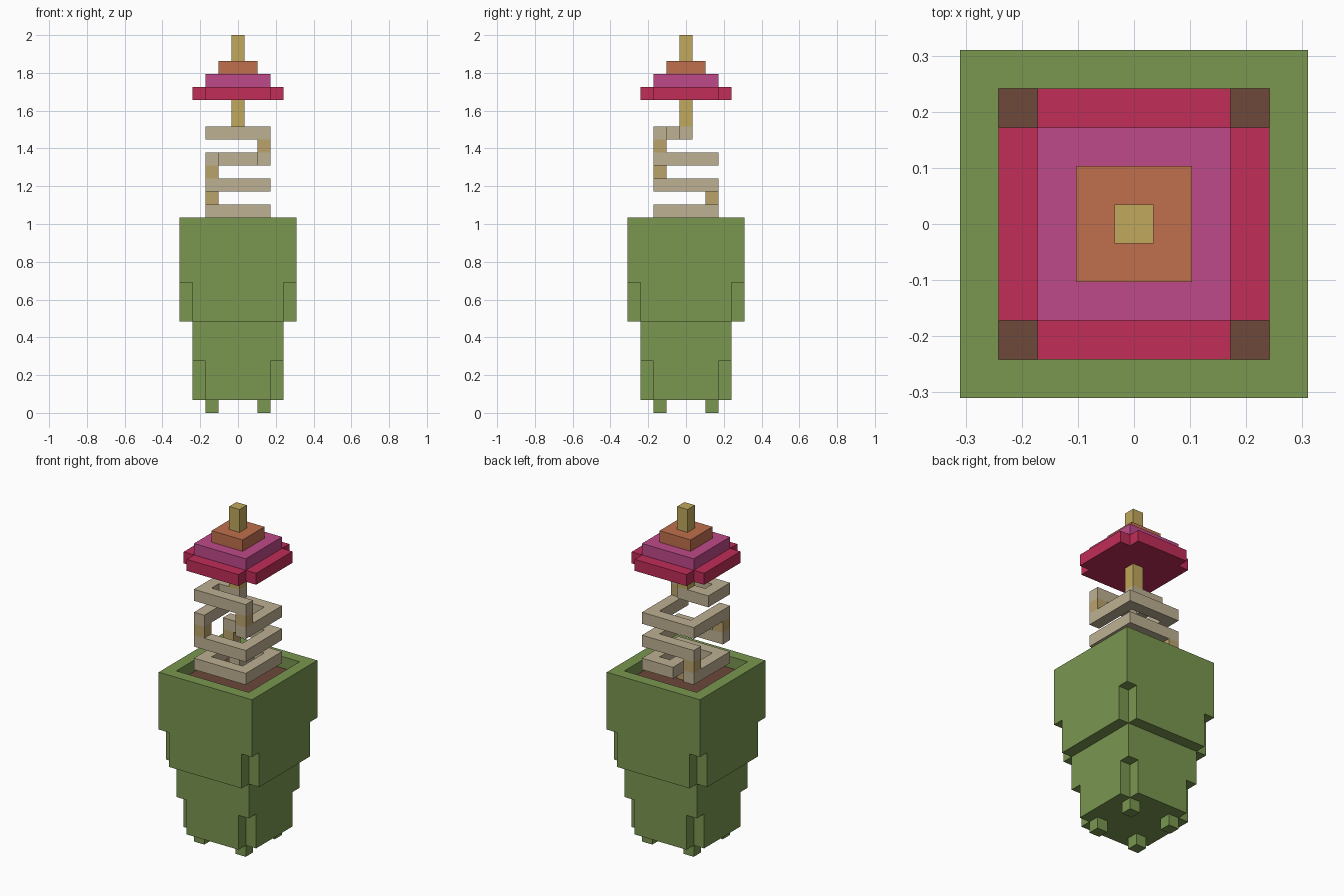
import bpy, bmesh, math
from mathutils import Vector

if "Cube" in bpy.data.objects:
    bpy.data.objects.remove(bpy.data.objects["Cube"])

U = 2 / 29  # one block of the model


def material(name, rgb):
    m = bpy.data.materials.new(name)
    lin = [(c / 255 / 12.92 if c < 11 else ((c / 255 + 0.055) / 1.055) ** 2.4) for c in rgb]
    m.diffuse_color = (*lin, 1)
    m.use_nodes = True
    m.node_tree.nodes["Principled BSDF"].inputs["Base Color"].default_value = m.diffuse_color
    return m


GREEN = material("pot_green", (122, 150, 80))
SOIL = material("soil_brown", (109, 72, 58))
TAN = material("coil_tan", (190, 177, 147))
STRAW = material("riser_straw", (186, 163, 108))
YELLOW = material("stem_yellow", (192, 168, 92))
RED = material("petal_red", (192, 45, 88))
PINK = material("petal_pink", (190, 74, 138))
ORANGE = material("petal_orange", (192, 112, 77))


def finish(name, bm, *mats):
    bmesh.ops.recalc_face_normals(bm, faces=bm.faces[:])
    bmesh.ops.scale(bm, vec=(U, U, U), verts=bm.verts[:])
    me = bpy.data.meshes.new(name)
    bm.to_mesh(me)
    bm.free()
    for m in mats:
        me.materials.append(m)
    ob = bpy.data.objects.new(name, me)
    bpy.context.collection.objects.link(ob)
    return ob


def prism(bm, outline, z0, z1):
    """Extrude a flat outline from z0 to z1 and return its top face."""
    low = bm.faces.new([bm.verts.new((x, y, z0)) for x, y in outline])
    ext = bmesh.ops.extrude_face_region(bm, geom=[low], use_keep_orig=True)["geom"]
    bmesh.ops.translate(bm, vec=(0, 0, z1 - z0),
                        verts=[g for g in ext if isinstance(g, bmesh.types.BMVert)])
    return next(g for g in ext if isinstance(g, bmesh.types.BMFace))


def square(h, cx=0, cy=0):
    return [(cx - h, cy - h), (cx + h, cy - h), (cx + h, cy + h), (cx - h, cy + h)]


def notched(h):
    """Square outline with one block missing at every corner."""
    pts = []
    for k in range(4):
        for x, y in ((h - 1, -h), (h - 1, 1 - h), (h, 1 - h)):
            for _ in range(k):
                x, y = -y, x
            pts.append((x, y))
    return pts


def block(name, outline, z0, z1, mat):
    bm = bmesh.new()
    prism(bm, outline, z0, z1)
    return finish(name, bm, mat)


# Pot: feet, then two tiers with notched lower corners
for sx in (-1, 1):
    for sy in (-1, 1):
        block("foot", square(0.5, 2 * sx, 2 * sy), 0, 1, GREEN)
block("lower_tier_base", notched(3.5), 1, 4, GREEN)
block("lower_tier", square(3.5), 4, 7, GREEN)
block("upper_tier_base", notched(4.5), 7, 10, GREEN)

# Upper tier: top face is inset and sunk to hold the soil
bm = bmesh.new()
top = prism(bm, square(4.5), 10, 15)
bmesh.ops.inset_region(bm, faces=[top], thickness=1, use_even_offset=True)
sunk = bmesh.ops.extrude_face_region(bm, geom=[top])["geom"]
bmesh.ops.delete(bm, geom=[f for f in [top] if f.is_valid], context="FACES")
bmesh.ops.translate(bm, vec=(0, 0, -1),
                    verts=[g for g in sunk if isinstance(g, bmesh.types.BMVert)])
for g in sunk:
    if isinstance(g, bmesh.types.BMFace):
        g.material_index = 1
finish("upper_tier", bm, GREEN, SOIL)

# Square coil: a path of blocks, level bars tan and risers straw
path = [(0, 0, 14), (0, 0, 15), (0, 2, 15), (2, 2, 15), (2, -2, 15), (-2, -2, 15), (-2, 2, 15),
        (-2, 2, 17), (2, 2, 17), (2, -2, 17), (-2, -2, 17),
        (-2, -2, 19), (-2, 2, 19), (2, 2, 19), (2, -2, 19),
        (2, -2, 21), (-2, -2, 21), (-2, 0, 21), (0, 0, 21)]
cells = {}
for a, b in zip(path, path[1:]):
    a, b = Vector(a), Vector(b)
    n = round((b - a).length)
    for i in range(n + 1):
        c = tuple(round(v) for v in a.lerp(b, i / n))
        cells[c] = 0 if c[2] % 2 else 1
bm = bmesh.new()
for c, mi in cells.items():
    for axis in range(3):
        for s in (-1, 1):
            n = [0, 0, 0]
            n[axis] = s
            if tuple(p + q for p, q in zip(c, n)) in cells:
                continue  # no faces between touching blocks
            ring = []
            for p, q in square(0.5):
                v = [0, 0, 0]
                v[axis], v[(axis + 1) % 3], v[(axis + 2) % 3] = s / 2, p, q
                ring.append(bm.verts.new(Vector(c) + Vector(v) + Vector((0, 0, 0.5))))
            bm.faces.new(ring if s > 0 else ring[::-1]).material_index = mi
bmesh.ops.remove_doubles(bm, verts=bm.verts[:], dist=0.001)
bmesh.ops.dissolve_limit(bm, angle_limit=math.radians(1), verts=bm.verts[:],
                         edges=bm.edges[:], delimit={"MATERIAL"})
finish("coil", bm, TAN, STRAW)

# Flower: stem, stacked petals and tip
block("stem", square(0.5), 22, 24, YELLOW)
block("outer_petals", notched(3.5), 24, 25, RED)
block("middle_petals", square(2.5), 25, 26, PINK)
block("inner_petals", square(1.5), 26, 27, ORANGE)
block("tip", square(0.5), 27, 29, YELLOW)
